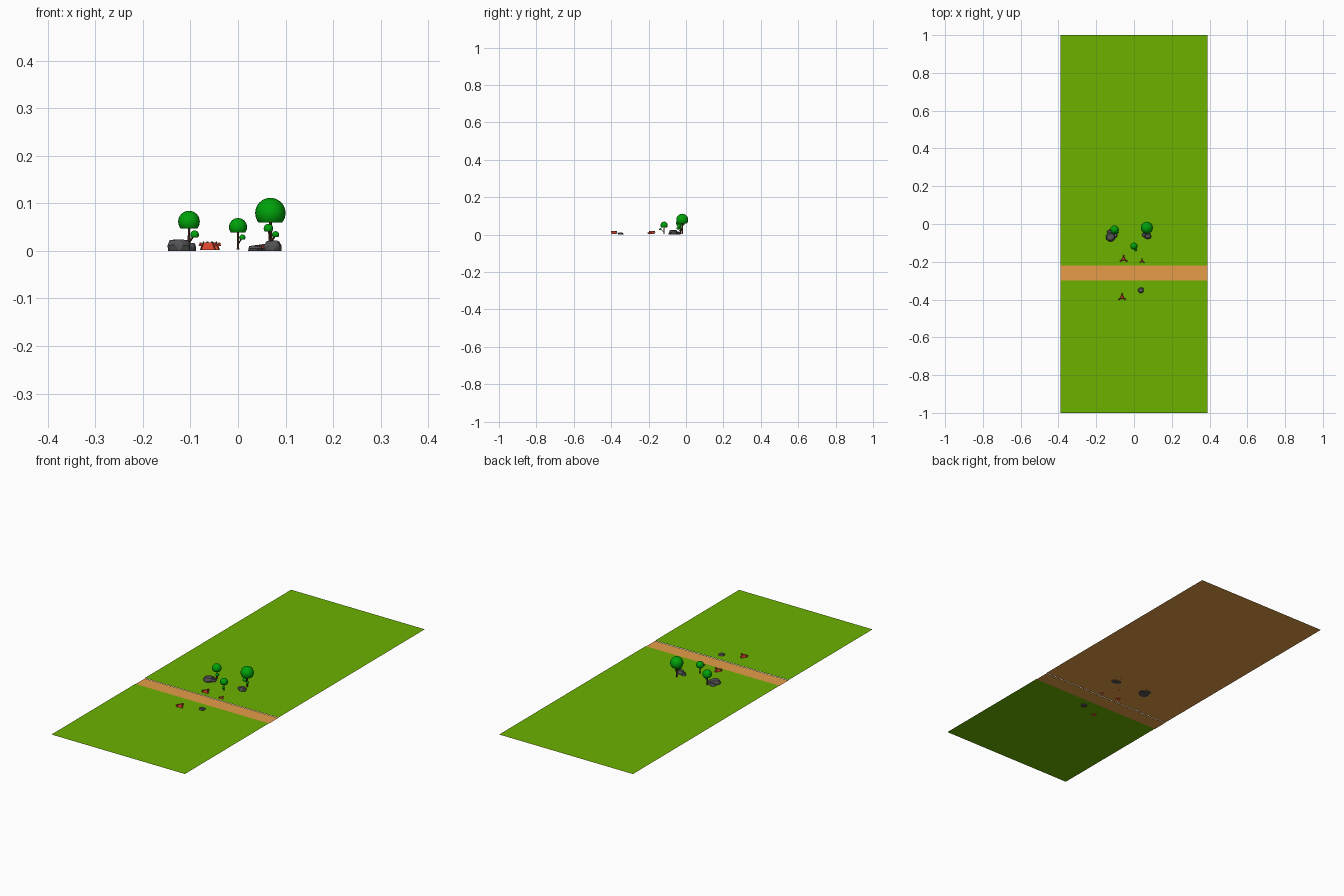
import bpy, bmesh, math, random
from mathutils import Vector, Matrix

if "Cube" in bpy.data.objects:
    bpy.data.objects.remove(bpy.data.objects["Cube"])

random.seed(4)

def mat(name, r, g, b):
    m = bpy.data.materials.new(name)
    m.diffuse_color = (r, g, b, 1)
    m.use_nodes = True
    m.node_tree.nodes["Principled BSDF"].inputs["Base Color"].default_value = m.diffuse_color
    return m

GRASS = mat("grass green", 0.145, 0.445, 0.0)
DIRT = mat("path tan", 0.79, 0.335, 0.065)
LEAF = mat("leaf green", 0.0, 0.36, 0.003)
BARK = mat("bark brown", 0.15, 0.05, 0.02)
ROCK = mat("rock grey", 0.085, 0.085, 0.09)
RED = mat("flower red", 0.72, 0.06, 0.03)

def finish(bm, name, material, smooth=False, recalc=True):
    if recalc:
        bmesh.ops.recalc_face_normals(bm, faces=bm.faces)
    me = bpy.data.meshes.new(name)
    for f in bm.faces:
        f.smooth = smooth and len(f.verts) <= 4
    bm.to_mesh(me)
    bm.free()
    me.materials.append(material)
    ob = bpy.data.objects.new(name, me)
    bpy.context.collection.objects.link(ob)
    return ob

def sheet(name, y0, y1, z, material):
    # flat ground strip
    bm = bmesh.new()
    bm.faces.new([bm.verts.new(p) for p in
                  ((-0.39, y0, z), (0.39, y0, z), (0.39, y1, z), (-0.39, y1, z))])
    return finish(bm, name, material, recalc=False)

def stick(name, a, b, r0, r1, material, sides=8):
    a, b = Vector(a), Vector(b)
    d = b - a
    bm = bmesh.new()
    rot = d.to_track_quat('Z', 'Y').to_matrix().to_4x4()
    bmesh.ops.create_cone(bm, cap_ends=True, segments=sides, radius1=r0, radius2=r1,
                          depth=d.length, matrix=Matrix.Translation((a + b) / 2) @ rot)
    return finish(bm, name, material)

def dome(name, c, r, material, cut=0.62):
    # ball with a flat underside
    bm = bmesh.new()
    bmesh.ops.create_uvsphere(bm, u_segments=20, v_segments=12, radius=r)
    geom = bm.verts[:] + bm.edges[:] + bm.faces[:]
    res = bmesh.ops.bisect_plane(bm, geom=geom, plane_co=(0, 0, -cut * r),
                                 plane_no=(0, 0, -1), clear_outer=True)
    edges = [e for e in res['geom_cut'] if isinstance(e, bmesh.types.BMEdge)]
    bmesh.ops.contextual_create(bm, geom=edges)
    bmesh.ops.translate(bm, vec=c, verts=bm.verts)
    return finish(bm, name, material, True)

def rock(name, x, y, rx, ry, h):
    # hull of jittered rings
    bm = bmesh.new()
    n = 9
    for level, k in ((0, 0.92), (0.5, 1.0), (1.0, 0.72)):
        for i in range(n):
            t = 2 * math.pi * i / n + random.uniform(-0.2, 0.2)
            s = k * random.uniform(0.88, 1.05)
            z = h * level * (random.uniform(0.88, 1) if level else 1)
            bm.verts.new((x + rx * s * math.cos(t), y + ry * s * math.sin(t), z))
    bmesh.ops.convex_hull(bm, input=bm.verts)
    loose = [v for v in bm.verts if not v.link_faces]
    bmesh.ops.delete(bm, geom=loose, context='VERTS')
    return finish(bm, name, ROCK)

def tree(name, x, y, z, r, branches):
    stick(name + "_trunk", (x, y, 0.003), (x, y, z - 0.6 * r), r * 0.14, r * 0.10, BARK)
    dome(name + "_canopy", (x, y, z), r, LEAF)
    for i, (dx, dy, bz, br) in enumerate(branches):
        tip = (x + dx, y + dy, bz)
        stick(f"{name}_branch_{i}", (x, y, bz * 0.5), tip, r * 0.09, r * 0.06, BARK)
        dome(f"{name}_branch_leaves_{i}", tip, br, LEAF)

def flowers(name, x, y, s):
    # red three-sided mound with dark twigs and red buds on its corners
    corners = [(x + 0.018 * s * math.cos(t), y - 0.002 + 0.018 * s * math.sin(t))
               for t in (math.pi / 2 + i * 2 * math.pi / 3 for i in range(3))]
    bm = bmesh.new()
    low = [bm.verts.new((px, py, 0.002)) for px, py in corners]
    top = [bm.verts.new((x + (px - x) * 0.6, y + (py - y) * 0.6, 0.016 * s + 0.002))
           for px, py in corners]
    bm.faces.new(low)
    bm.faces.new(top)
    for i in range(3):
        j = (i + 1) % 3
        bm.faces.new((low[i], low[j], top[j], top[i]))
    finish(bm, name + "_mound", RED)
    for i, (px, py) in enumerate(corners):
        h = 0.014 * s
        stick(f"{name}_twig_{i}", (px, py, 0.002), (x + (px - x) * 0.6, y + (py - y) * 0.6, h + 0.005 * s),
              0.0016 * s, 0.0016 * s, BARK, 6)
        stick(f"{name}_bud_{i}", (px, py, h - 0.004 * s), (px, py, h + 0.004 * s),
              0.005 * s, 0.002 * s, RED, 6)

# ground: soil sheet under the back lawn, sunken path, front lawn
sheet("back_soil", -0.22, 1.0, 0.0035, DIRT)
sheet("back_lawn", -0.22, 1.0, 0.0048, GRASS)
sheet("path", -0.30, -0.22, 0.002, DIRT)
sheet("front_lawn", -1.0, -0.30, 0.004, GRASS)

# trees with side branches
tree("left_tree", -0.103, -0.03, 0.0615, 0.0228, [(0.012, -0.012, 0.034, 0.009)])
tree("middle_tree", 0.0, -0.117, 0.050, 0.019, [(0.009, -0.02, 0.028, 0.0065)])
tree("right_tree", 0.068, -0.02, 0.0795, 0.032,
     [(-0.004, -0.016, 0.047, 0.010), (0.011, -0.012, 0.034, 0.0075)])

# rocks
rock("left_rock_large", -0.124, -0.068, 0.028, 0.026, 0.025)
rock("left_rock_small", -0.101, -0.058, 0.014, 0.018, 0.017)
rock("left_rock_back", -0.125, -0.042, 0.018, 0.014, 0.016)
rock("right_rock_large", 0.073, -0.064, 0.020, 0.017, 0.022)
rock("right_rock_small", 0.054, -0.058, 0.014, 0.013, 0.014)
rock("front_rock", 0.036, -0.35, 0.017, 0.016, 0.011)

# flower clumps
flowers("path_flowers", -0.055, -0.184, 1.0)
flowers("front_flowers", -0.063, -0.387, 1.0)
flowers("small_flowers", 0.043, -0.195, 0.65)
